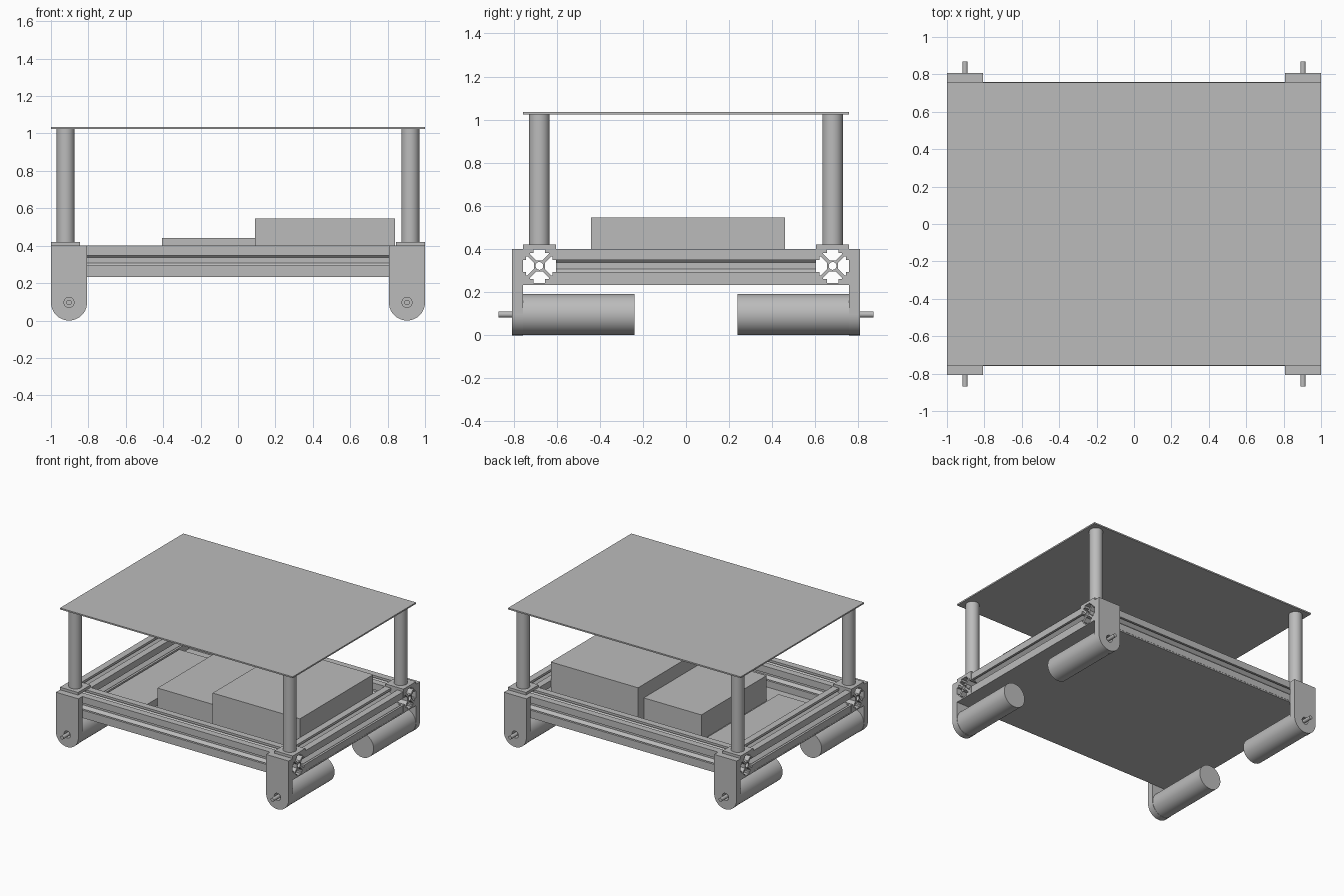
import bpy, math
from math import pi, cos, sin

if "Cube" in bpy.data.objects:
    bpy.data.objects.remove(bpy.data.objects["Cube"])

grey = bpy.data.materials.new("light grey")
grey.diffuse_color = (0.5, 0.5, 0.5, 1)
grey.use_nodes = True
grey.node_tree.nodes["Principled BSDF"].inputs["Base Color"].default_value = grey.diffuse_color


def finish(ob, name, smooth=False):
    ob.name = name
    ob.data.materials.clear()
    ob.data.materials.append(grey)
    if smooth:
        bpy.ops.object.shade_smooth_by_angle(angle=math.radians(30))
    return ob


def box(name, x0, x1, y0, y1, z0, z1):
    bpy.ops.mesh.primitive_cube_add(size=1, location=((x0+x1)/2, (y0+y1)/2, (z0+z1)/2))
    ob = bpy.context.object
    ob.scale = (x1-x0, y1-y0, z1-z0)
    bpy.ops.object.transform_apply(location=False, rotation=False)
    return finish(ob, name)


def cylinder(name, r, length, loc, rot=(0, 0, 0)):
    bpy.ops.mesh.primitive_cylinder_add(vertices=48, radius=r, depth=length, location=loc, rotation=rot)
    return finish(bpy.context.object, name, True)


def circle(r, n=32):
    return [(r*cos(2*pi*i/n), r*sin(2*pi*i/n)) for i in range(n)]


def extrude(name, loops, length, loc, rot):
    """Filled outline with holes, extruded evenly about its plane."""
    cu = bpy.data.curves.new(name, 'CURVE')
    cu.dimensions, cu.fill_mode, cu.extrude = '2D', 'BOTH', length/2
    for pts in loops:
        sp = cu.splines.new('POLY')
        sp.points.add(len(pts)-1)
        for p, (x, y) in zip(sp.points, pts):
            p.co = (x, y, 0, 1)
        sp.use_cyclic_u = True
    ob = bpy.data.objects.new(name, cu)
    bpy.context.collection.objects.link(ob)
    ob.location, ob.rotation_euler = loc, rot
    bpy.ops.object.select_all(action='DESELECT')
    ob.select_set(True)
    bpy.context.view_layer.objects.active = ob
    bpy.ops.object.convert(target='MESH')
    return finish(bpy.context.object, name, True)


# T-slot profile: one slot side, repeated four times
H = 0.0785
half = [(H, H), (0.027, H), (0.027, 0.061), (0.044, 0.061), (0.044, 0.055), (0.015, 0.026)]
side = half + [(-x, y) for x, y in reversed(half[1:])]
slot_profile = []
for k in range(4):
    c, s = round(cos(k*pi/2)), round(sin(k*pi/2))
    slot_profile += [(x*c - y*s, x*s + y*c) for x, y in side]
rail_loops = [slot_profile, circle(0.018, 24)]

# Frame rails
RZ = 0.243 + H
for sgn, tag in ((-1, "front"), (1, "back")):
    extrude(tag + "_rail", rail_loops, 2.0, (0, sgn*0.68, RZ), (0, pi/2, 0))
for sgn, tag in ((-1, "left"), (1, "right")):
    extrude(tag + "_rail", rail_loops, 1.205, (sgn*0.92, 0, RZ), (pi/2, 0, 0))

# Motor bracket outline: straight top, round bottom, hole for the shaft
R = 0.0965
MZ = R
bracket = [(-R, 0.40-MZ)] + [(-R*cos(pi*i/32), -R*sin(pi*i/32)) for i in range(33)] + [(R, 0.40-MZ)]

# Corner assemblies: post, foot plate, bracket, motor, shaft
for sx, tx in ((-1, "left"), (1, "right")):
    for sy, ty in ((-1, "front"), (1, "back")):
        tag = f"{ty}_{tx}_"
        mx = sx*(1-R)
        xs, ys = sorted((sx*0.845, sx)), sorted((sy*0.602, sy*0.757))
        box(tag + "post_foot", *xs, *ys, 0.398, 0.42)
        cylinder(tag + "post", 0.048, 0.608, (sx*0.9215, sy*0.68, 0.722))
        extrude(tag + "motor_bracket", [bracket, circle(0.027)], 0.05,
                (mx, sy*0.782, MZ), (pi/2, 0, 0))
        cylinder(tag + "motor", 0.0945, 0.519, (mx, sy*0.4985, MZ), (pi/2, 0, 0))
        cylinder(tag + "motor_shaft", 0.014, 0.13, (mx, sy*0.805, MZ), (pi/2, 0, 0))

# Plates
box("top_plate", -1, 1, -0.757, 0.757, 1.024, 1.035)
box("base_plate", -1, 1, -0.757, 0.757, 0.233, 0.243)

# Equipment boxes on the base plate
box("large_box", 0.09, 0.84, -0.44, 0.46, 0.243, 0.545)
box("medium_box", -0.405, 0.09, -0.41, 0.39, 0.243, 0.44)
box("flat_box", -0.82, -0.48, -0.45, 0.45, 0.243, 0.30)
